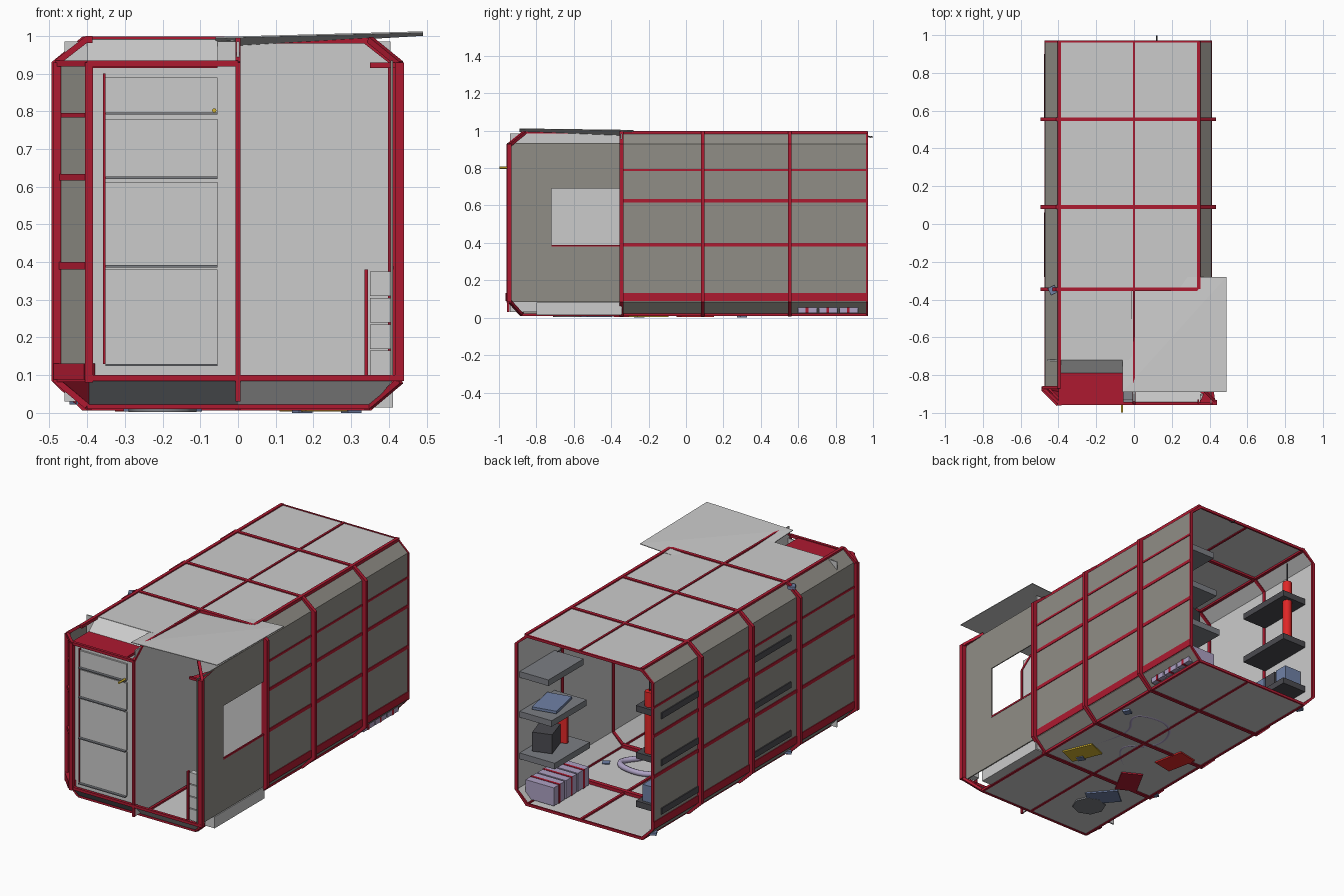
import bpy, bmesh, math
from mathutils import Vector

if "Cube" in bpy.data.objects:
    bpy.data.objects.remove(bpy.data.objects["Cube"])

MATS = {}
COL = {"red": (.42, .01, .03, 1), "taupe": (.28, .27, .24, 1), "dark": (.07, .07, .08, 1),
       "light": (.62, .62, .62, 1), "blue": (.16, .22, .38, 1), "lilac": (.42, .36, .55, 1),
       "scarlet": (.75, .02, .02, 1), "yellow": (.65, .45, .03, 1), "slate": (.2, .21, .23, 1)}


def mesh(name, verts, faces, col):
    me = bpy.data.meshes.new(name)
    me.from_pydata(verts, [], faces)
    ob = bpy.data.objects.new(name, me)
    bpy.context.collection.objects.link(ob)
    if col not in MATS:
        MATS[col] = bpy.data.materials.new(col)
        MATS[col].diffuse_color = COL[col]
    me.materials.append(MATS[col])
    return ob


def box(name, x, y, z, col, rot=0):
    """Box from three (min, max) ranges, optionally turned about z."""
    v = [(a, b, c) for a in x for b in y for c in z]
    f = [(0, 1, 3, 2), (4, 6, 7, 5), (0, 4, 5, 1), (2, 3, 7, 6), (0, 2, 6, 4), (1, 5, 7, 3)]
    if rot:
        cx, cy = sum(x) / 2, sum(y) / 2
        s, c = math.sin(rot), math.cos(rot)
        v = [(cx + (p[0]-cx)*c - (p[1]-cy)*s, cy + (p[0]-cx)*s + (p[1]-cy)*c, p[2]) for p in v]
    return mesh(name, v, f, col)


def beam(name, a, b, w, col):
    """Square bar between two points."""
    a, b = Vector(a), Vector(b)
    q = (b - a).to_track_quat('Z', 'Y')
    o = [q @ Vector((i*w/2, j*w/2, 0)) for i, j in ((-1, -1), (1, -1), (1, 1), (-1, 1))]
    f = [(i, (i+1) % 4, (i+1) % 4 + 4, i+4) for i in range(4)] + [(3, 2, 1, 0), (4, 5, 6, 7)]
    return mesh(name, [a + p for p in o] + [b + p for p in o], f, col)


def rod(name, pts, r, col):
    """Round tube along a path."""
    cu = bpy.data.curves.new(name, 'CURVE')
    cu.dimensions, cu.bevel_depth, cu.bevel_resolution, cu.use_fill_caps = '3D', r, 2, True
    sp = cu.splines.new('POLY' if len(pts) == 2 else 'NURBS')
    sp.points.add(len(pts) - 1)
    for p, c in zip(sp.points, pts):
        p.co = (*c, 1)
    sp.use_endpoint_u = True
    sp.order_u = 3
    ob = bpy.data.objects.new(name, cu)
    bpy.context.collection.objects.link(ob)
    if col not in MATS:
        MATS[col] = bpy.data.materials.new(col)
        MATS[col].diffuse_color = COL[col]
    cu.materials.append(MATS[col])


def prof(g=0, gz=0):
    """Octagonal hull cross-section in x, z, grown by g."""
    c, w, t = -.03, .44 + g, .37 + g * .5
    return [(c-t, .012-gz), (c+t, .012-gz), (c+w, .085), (c+w, .93),
            (c+t, .992+gz), (c-t, .992+gz), (c-w, .93), (c-w, .085)]


def ring(name, y0, y1, go, gi):
    n, v = 8, []
    for y in (y0, y1):
        for g, gz in (go, gi):
            v += [(x, y, z) for x, z in prof(g, gz)]
    f = []
    for i in range(n):
        j = (i + 1) % n
        f += [(i, j, j+8, i+8), (i+16, i+24, j+24, j+16), (i, i+16, j+16, j), (i+8, j+8, j+24, i+24)]
    mesh(name, v, f, "red")


def strip(name, i, y0, y1, col, g=0):
    """One flat side of the hull between two y stations."""
    p = prof(g, g)
    (a, b), (c, d) = p[i], p[(i+1) % 8]
    mesh(name, [(a, y0, b), (c, y0, d), (c, y1, d), (a, y1, b)], [(0, 1, 2, 3)], col)


# hull shell: floor, walls, roof, chamfers, plus pale inner lining
sides = ["floor", "right_low_chamfer", "right_wall", "right_top_chamfer",
         "roof", "left_top_chamfer", "left_wall", "left_low_chamfer"]
front = [-.88, -.345, -.345, -.345, -.72, -.86, -.87, -.87]
for i, s in enumerate(sides):
    strip(s, i, front[i] if i != 4 else -.345, .97, "light" if i in (0, 4) else "taupe")
    if i not in (0, 4):
        strip(s + "_lining", i, max(front[i], -.72), .968, "light", -.006)
box("left_front_roof", (-.40, -.01), (-.72, -.345), (.986, .992), "light")

# ring frames
for y in (-.345, .09, .555):
    ring("ring_frame", y-.01, y+.01, (.025, .006), (-.012, -.012))
ring("rear_rim", .962, .972, (.003, .003), (-.014, -.012))

# horizontal red wall bands
for z, h in ((.79, .012), (.625, .018), (.39, .02), (.11, .042)):
    box("left_band", (-.474, -.468), (-.87, .97), (z-h/2, z+h/2), "red")
    box("right_band", (.408, .414), (-.345, .97), (z-h/2, z+h/2), "red")
    beam("corner_band", (-.474, -.868, z), (-.394, -.95, z), h, "red")

# long rails on roof and floor
beam("roof_ridge", (0, -.57, .992), (0, .97, .992), .012, "red")
beam("roof_left_rail", (-.395, -.87, .99), (-.395, .97, .99), .018, "red")
beam("roof_right_rail", (.343, -.345, .99), (.343, .97, .99), .018, "red")
for x in (-.395, 0, .343):
    beam("floor_rail", (x, -.88, .015), (x, .97, .015), .014, "red")
for y in (-.345, .09, .555):
    box("inner_floor_beam", (-.4, .34), (y-.012, y+.012), (.01, .03), "red")

# right entry bay: wall pieces around the window, square lower corner
box("bay_wall_low", (.405, .411), (-.955, -.345), (.085, .385), "taupe")
box("bay_wall_high", (.405, .411), (-.955, -.345), (.69, .935), "taupe")
box("bay_wall_front", (.405, .411), (-.955, -.72), (.385, .69), "taupe")
box("bay_lower_corner", (.35, .411), (-.80, -.345), (.014, .08), "light")
box("window_sill", (.405, .413), (-.72, -.345), (.38, .39), "red")
box("bay_back_wall", (0, .405), (-.35, -.343), (.02, .985), "light")
box("bay_inner_wall", (-.004, .004), (-.94, -.345), (.03, .985), "light")
box("bay_side_post", (.335, .345), (-.95, -.93), (.09, .38), "red")
for k in range(4):
    box("bay_side_rack", (.35, .41), (-.94, -.90 - .008*(k % 2)), (.1 + .07*k, .165 + .07*k), "light")

# roof hatch lifted towards the outer front corner
h = mesh("open_hatch", [(-.06, -.89, .997), (.49, -.89, 1.012), (.49, -.28, 1.004), (-.06, -.28, .972)],
         [(0, 1, 2), (0, 2, 3)], "light")
m = h.modifiers.new("thickness", 'SOLIDIFY')
m.thickness = .004

# front frame
for a, b, w in (((-.48, -.87, .08), (-.48, -.87, .93), .022), ((-.395, -.95, .08), (-.395, -.95, .93), .022),
                ((0, -.95, .03), (0, -.95, .93), .014), ((.428, -.945, .085), (.428, -.945, .93), .024),
                ((-.4, -.95, .092), (.44, -.95, .092), .016), ((-.4, -.95, .927), (0, -.95, .927), .016),
                ((-.4, -.88, .018), (.35, -.88, .018), .016), ((-.48, -.87, .927), (-.395, -.95, .927), .016),
                ((-.48, -.87, .09), (-.395, -.95, .09), .016), ((-.48, -.865, .93), (-.4, -.865, .992), .016),
                ((-.48, -.87, .085), (-.4, -.88, .018), .016), ((.43, -.94, .085), (.35, -.88, .018), .016),
                ((.43, -.94, .925), (.35, -.86, .99), .016), ((.35, -.94, .922), (.43, -.94, .922), .014),
                ((0, -.95, .927), (0, -.87, .992), .014), ((0, -.87, .992), (0, -.345, .99), .012)):
    beam("front_frame", a, b, w, "red")
mesh("left_front_corner", [(-.47, -.87, .085), (-.39, -.945, .085), (-.39, -.945, .93), (-.47, -.87, .93)],
     [(0, 1, 2, 3)], "taupe")
mesh("lower_front_slope", [(-.395, -.945, .085), (0, -.945, .085), (0, -.88, .014), (-.395, -.88, .014)],
     [(0, 1, 2, 3)], "slate")
mesh("entry_front_slope", [(0, -.945, .085), (.41, -.945, .085), (.35, -.88, .014), (0, -.88, .014)],
     [(0, 1, 2, 3)], "light")
mesh("lower_left_corner", [(-.47, -.87, .085), (-.395, -.945, .085), (-.395, -.88, .014)], [(0, 1, 2)], "red")
mesh("top_right_gusset", [(.43, -.94, .925), (.35, -.94, .925), (.41, -.80, .93)], [(0, 1, 2)], "red")

# front left cabinet: four pale panels, shelf ledges, red top tray
for z0, z1 in ((.13, .38), (.392, .612), (.627, .78), (.797, .89)):
    box("cabinet_panel", (-.352, -.055), (-.94, -.93), (z0, z1), "light")
    box("cabinet_ledge", (-.352, -.055), (-.955, -.935), (z0 - .006, z0), "slate")
box("cabinet_back", (-.39, 0), (-.93, -.926), (.09, .92), "light")
box("cabinet_side_strip", (-.358, -.352), (-.945, -.93), (.13, .9), "red")
box("top_tray", (-.4, -.055), (-.95, -.79), (.915, .93), "red")
mesh("tray_slope", [(-.4, -.79, .93), (-.055, -.79, .93), (-.055, -.72, .99), (-.4, -.72, .99)],
     [(0, 1, 2, 3)], "light")
box("cabinet_rear_wall", (-.46, 0), (-.725, -.718), (.03, .985), "light")
rod("front_knob", [(-.063, -.94, .802), (-.063, -.998, .802)], .006, "yellow")
rod("rear_hook", [(.12, .96, .985), (.12, .975, .96), (.12, .998, .968)], .004, "dark")

# interior shelves on both walls
for z in (.15, .43, .7):
    for y in (-.28, .56):
        box("left_shelf", (-.476, -.31), (y, y + .34), (z, z + .035), "dark")
for k, z in enumerate((.25, .49, .72)):
    box("right_shelf", (.22 - .02*(2-k), .404), (.62, .94), (z, z + .035), "slate")

# equipment on the shelves and floor
box("tablet", (.24, .38), (.68, .88), (.53, .545), "blue", .2)
box("radio_case", (.27, .38), (.74, .88), (.29, .40), "dark", .3)
box("radio_lid", (.26, .37), (.71, .73), (.29, .44), "scarlet", .3)
for k in range(3):
    box("storage_crate", (.2, .38), (.6 + .11*k, .70 + .11*k), (.025, .13), "lilac")
    box("crate_strap", (.198, .382), (.64 + .11*k, .655 + .11*k), (.024, .132), "red")
for k, c in enumerate(("blue", "dark", "blue")):
    box("left_box", (-.45, -.34), (.62 + .09*k, .70 + .09*k), (.185, .28), c)
rod("hanging_bag", [(-.37, .86, .46), (-.37, .86, .82)], .026, "scarlet")
rod("bag_hook", [(-.37, .86, .82), (-.37, .86, .94)], .004, "dark")
rod("floor_hose", [(.25, -.2, .03), (.1, .1, .025), (.28, .3, .025), (0, .35, .025),
                   (-.1, .1, .025), (.15, -.05, .025), (-.2, -.25, .03)], .016, "lilac")
rod("pole", [(.1, -.3, .02), (.1, -.3, .98)], .006, "light")
for nm, x, y, c, r in (("floor_mat", .2, -.2, "yellow", .4), ("tool_case", -.25, .05, "scarlet", .2),
                       ("kit_bag", -.2, -.28, "red", -.5), ("spare_part", -.2, -.5, "blue", .7)):
    box(nm, (x-.06, x+.06), (y-.09, y+.09), (.004, .05), c, r)
rod("drum", [(-.2, -.62, .003), (-.2, -.62, .14)], .09, "slate")

# small bluish clips outside
for x, y, z in ((-.43, -.35, .975), (-.42, .9, .03), (-.42, -.33, .03), (.3, .3, .008), (.17, -.25, .008)):
    box("clip", (x-.02, x+.02), (y-.02, y+.02), (z-.008, z+.008), "blue", .5)

for m in bpy.data.materials:
    if m.users and not m.is_grease_pencil:
        m.use_nodes = True
        m.node_tree.nodes["Principled BSDF"].inputs["Base Color"].default_value = m.diffuse_color
